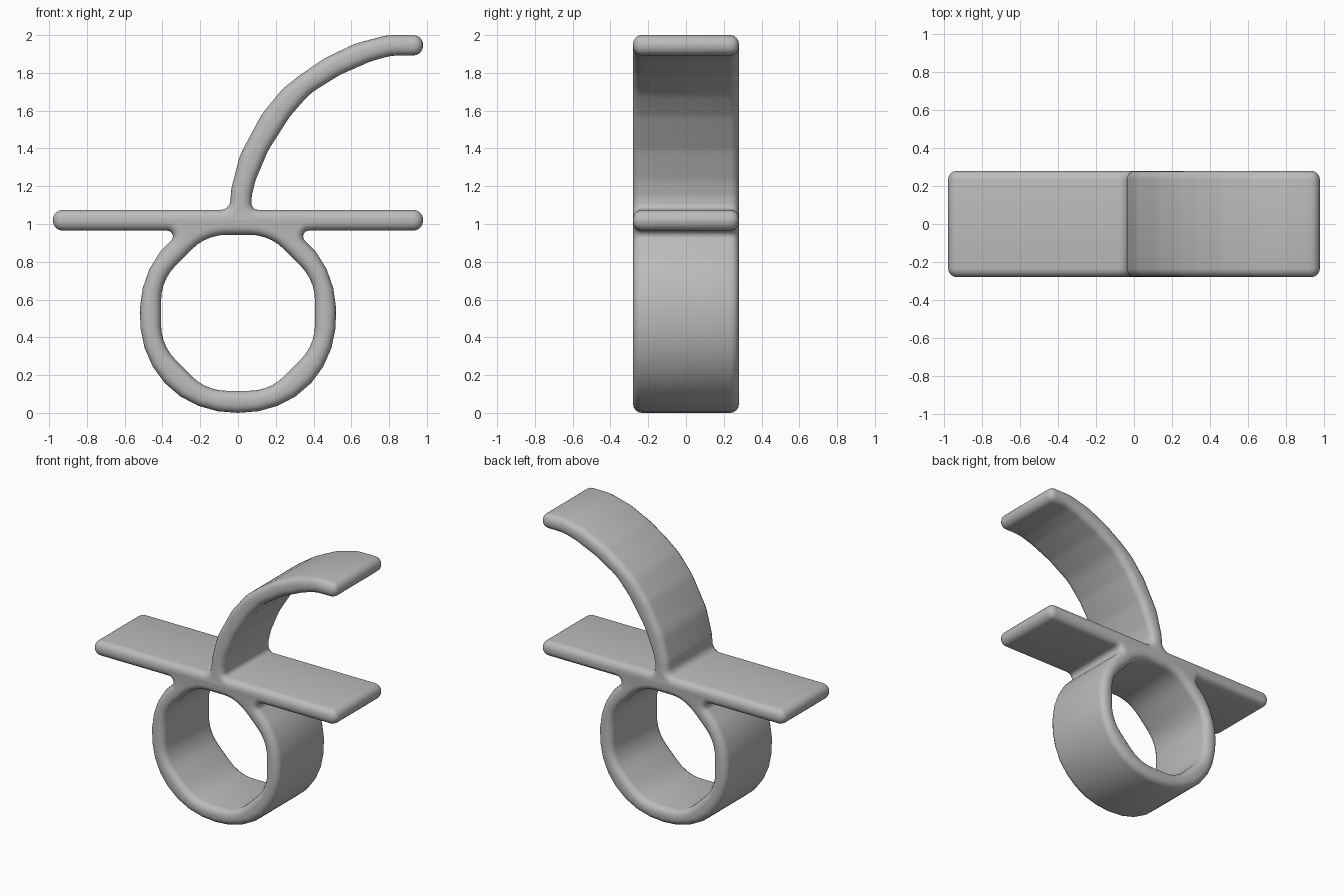
import bpy, bmesh, math
from mathutils import Vector

cube = bpy.data.objects.get("Cube")
if cube:
    bpy.data.objects.remove(cube, do_unlink=True)

HALF_WIDTH = 0.28
EDGE = 0.046


def rounded(corners, steps=5):
    """Round every (x, z, radius) corner of a closed polygon."""
    out = []
    for i, (x, z, r) in enumerate(corners):
        p = Vector((x, z))
        a = Vector(corners[i - 1][:2]) - p
        b = Vector(corners[(i + 1) % len(corners)][:2]) - p
        half = a.angle(b) / 2
        cut = min(r / math.tan(half), a.length * 0.48, b.length * 0.48)
        if r == 0 or cut < 0.004:
            out.append(p)
            continue
        s, e = p + a.normalized() * cut, p + b.normalized() * cut
        r = cut * math.tan(half)
        centre = p + (a.normalized() + b.normalized()).normalized() * (r / math.sin(half))
        u, v = s - centre, e - centre
        sweep = u.angle(v)
        for k in range(steps + 1):
            t = k / steps
            out.append(centre + (u * math.sin((1 - t) * sweep) + v * math.sin(t * sweep)) / math.sin(sweep))
    return out


def add_loop(curve, points):
    spline = curve.splines.new('POLY')
    spline.points.add(len(points) - 1)
    for target, p in zip(spline.points, points):
        target.co = (p.x, p.y, 0, 1)
    spline.use_cyclic_u = True


# Outer side of the ring: a slightly squared circle, left to right underneath
ring = []
for i in range(23):
    t = math.radians(141 + i * 258 / 22)
    c, s = math.cos(t), math.sin(t)
    k = 0.52 / (abs(c) ** 2.12 + abs(s) ** 2.12) ** (1 / 2.12)
    ring.append((k * c, 0.52 + k * s, 0))

# Bar ends with the fillets into the ring
left_bar = [(-0.98, 1.075, 0.053), (-0.98, 0.965, 0.053), (-0.30, 0.965, 0.055)]
right_bar = [(-x, z, r) for x, z, r in reversed(left_bar)]

# Curved arm: underside up to the tip, then back along the top
arm = [(0.07, 1.075, 0.06), (0.073, 1.15, 0.1), (0.092, 1.23, 0.3), (0.16, 1.39, 0.3),
       (0.275, 1.57, 0.3), (0.38, 1.69, 0.3), (0.54, 1.79, 0.3), (0.70, 1.86, 0.3),
       (0.81, 1.892, 0.3), (0.98, 1.892, 0.052), (0.98, 2.0, 0.052), (0.79, 2.0, 0.3),
       (0.62, 1.955, 0.3), (0.46, 1.878, 0.3), (0.33, 1.79, 0.3), (0.235, 1.715, 0.3),
       (0.125, 1.58, 0.3), (0.01, 1.365, 0.3), (-0.037, 1.18, 0.2), (-0.042, 1.075, 0.06)]

# Finger hole: a softened octagon
hole = []
for i in range(8):
    t = math.radians(22.5 + i * 45)
    hole.append((0.441 * math.cos(t), 0.53 + 0.447 * math.sin(t), 0.26))

# Fused body: the outline with its hole, extruded and rounded at the rims
curve = bpy.data.curves.new("ring_bar_and_arm", 'CURVE')
curve.dimensions = '2D'
curve.fill_mode = 'BOTH'
curve.extrude = HALF_WIDTH - EDGE
curve.bevel_depth = EDGE
curve.bevel_resolution = 3
curve.offset = -EDGE
add_loop(curve, rounded(left_bar + ring + right_bar + arm))
add_loop(curve, rounded(hole))
body = bpy.data.objects.new("ring_bar_and_arm", curve)
bpy.context.collection.objects.link(body)
body.rotation_euler.x = math.pi / 2
bpy.ops.object.select_all(action='DESELECT')
body.select_set(True)
bpy.context.view_layer.objects.active = body
bpy.ops.object.convert(target='MESH')
body = bpy.context.object

# Weld the rims to the caps
bm = bmesh.new()
bm.from_mesh(body.data)
bmesh.ops.remove_doubles(bm, verts=bm.verts, dist=0.0005)
bmesh.ops.recalc_face_normals(bm, faces=bm.faces)
bm.to_mesh(body.data)
bm.free()
bpy.ops.object.transform_apply(location=False, rotation=True, scale=False)
bpy.ops.object.shade_smooth_by_angle(angle=math.radians(40))

# Plain grey
grey = bpy.data.materials.new("light_grey")
grey.use_nodes = True
colour = (0.5, 0.5, 0.5, 1)
grey.diffuse_color = colour
grey.node_tree.nodes["Principled BSDF"].inputs["Base Color"].default_value = colour
body.data.materials.clear()
body.data.materials.append(grey)
